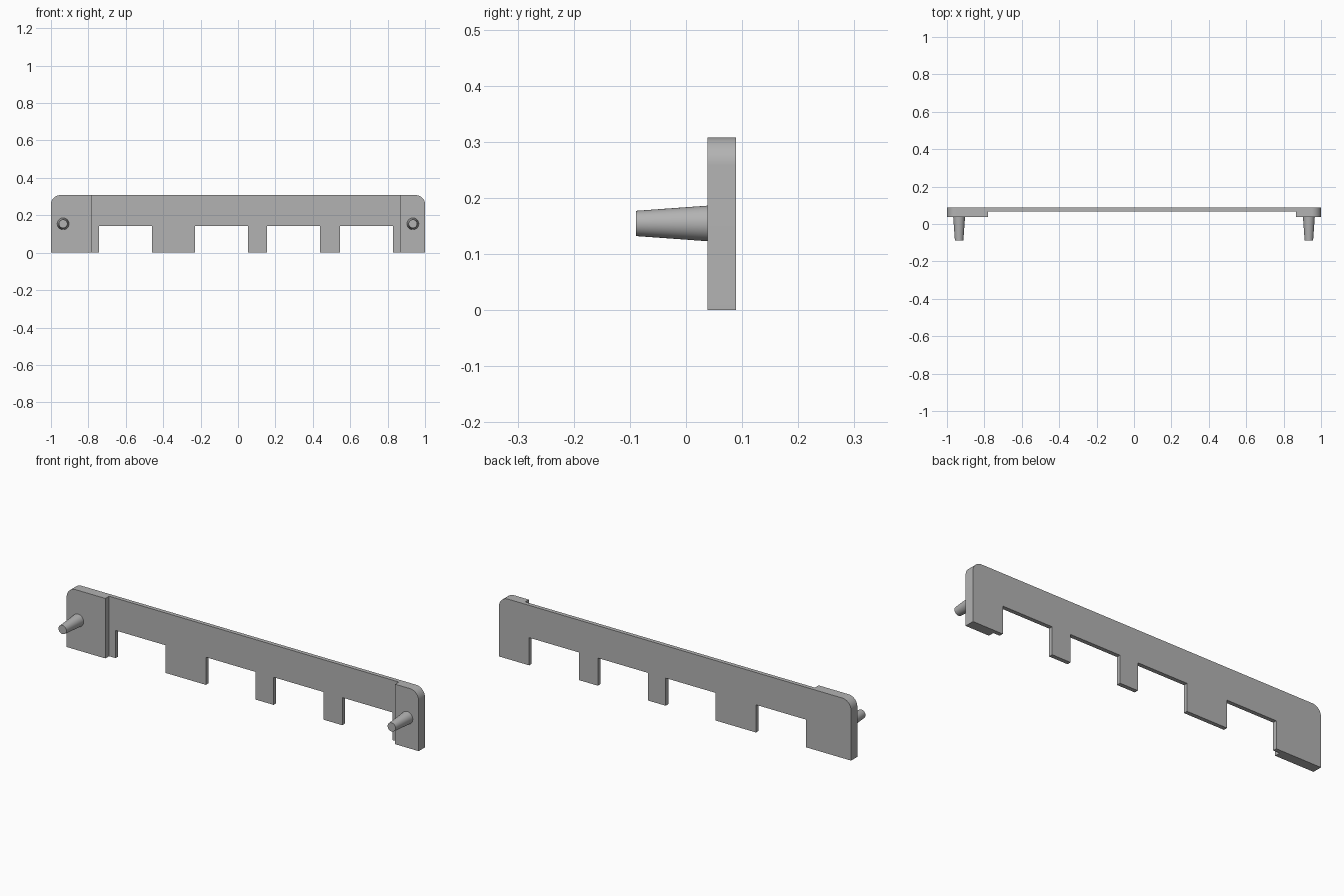
import bpy, bmesh, math
from mathutils import Matrix

cube = bpy.data.objects.get("Cube")
if cube:
    bpy.data.objects.remove(cube, do_unlink=True)

FRONT, STEP, BACK = 0.038, 0.068, 0.089
HEIGHT, SLOT_TOP, RADIUS = 0.308, 0.142, 0.05

grey = bpy.data.materials.new("grey")
grey.use_nodes = True
colour = (0.45, 0.45, 0.45, 1)
grey.diffuse_color = colour
grey.node_tree.nodes["Principled BSDF"].inputs["Base Color"].default_value = colour


def finish(name, bm):
    bmesh.ops.recalc_face_normals(bm, faces=bm.faces)
    mesh = bpy.data.meshes.new(name)
    bm.to_mesh(mesh)
    bm.free()
    mesh.materials.append(grey)
    obj = bpy.data.objects.new(name, mesh)
    bpy.context.collection.objects.link(obj)
    return obj


def extrude_profile(name, points, y0, y1):
    bm = bmesh.new()
    face = bm.faces.new([bm.verts.new((x, y0, z)) for x, z in points])
    out = bmesh.ops.extrude_face_region(bm, geom=[face])
    verts = [v for v in out["geom"] if isinstance(v, bmesh.types.BMVert)]
    bmesh.ops.translate(bm, verts=verts, vec=(0, y1 - y0, 0))
    return finish(name, bm)


def smooth(obj):
    bpy.ops.object.select_all(action="DESELECT")
    obj.select_set(True)
    bpy.context.view_layer.objects.active = obj
    bpy.ops.object.shade_smooth_by_angle(angle=math.radians(30))


# Comb outline: slots along the bottom, rounded corners on top
slots = [(-0.743, -0.46), (-0.23, 0.053), (0.155, 0.439), (0.545, 0.829)]
outline = [(-1, 0)]
for a, b in slots:
    outline += [(a, 0), (a, SLOT_TOP), (b, SLOT_TOP), (b, 0)]
outline.append((1, 0))
for cx, start in ((1 - RADIUS, 0), (RADIUS - 1, 90)):
    for i in range(13):
        t = math.radians(start + i * 7.5)
        outline.append((cx + RADIUS * math.cos(t),
                        HEIGHT - RADIUS + RADIUS * math.sin(t)))
plate = extrude_profile("comb_plate", outline, FRONT, BACK)

# Recess the front between the two thicker end blocks
recess = [(-0.78, -0.1), (0.866, -0.1), (0.866, 0.5), (-0.78, 0.5)]
cutter = extrude_profile("recess_cutter", recess, FRONT - 0.1, STEP)
cutter.hide_render = True
cut = plate.modifiers.new("recess", "BOOLEAN")
cut.operation = "DIFFERENCE"
cut.solver = "EXACT"
cut.object = cutter
bpy.context.view_layer.objects.active = plate
bpy.ops.object.modifier_apply(modifier=cut.name)
bpy.data.objects.remove(cutter, do_unlink=True)
smooth(plate)

# Tapered pegs on the end blocks
TIP, SINK = -0.089, 0.005
length = FRONT + SINK - TIP
for side, x in (("right", -0.935), ("left", 0.935)):
    bm = bmesh.new()
    place = (Matrix.Translation((x, TIP + length / 2, 0.1545))
             @ Matrix.Rotation(math.pi / 2, 4, "X"))
    bmesh.ops.create_cone(bm, cap_ends=True, segments=48, radius1=0.032,
                          radius2=0.0225, depth=length, matrix=place)
    smooth(finish(side + "_peg", bm))
